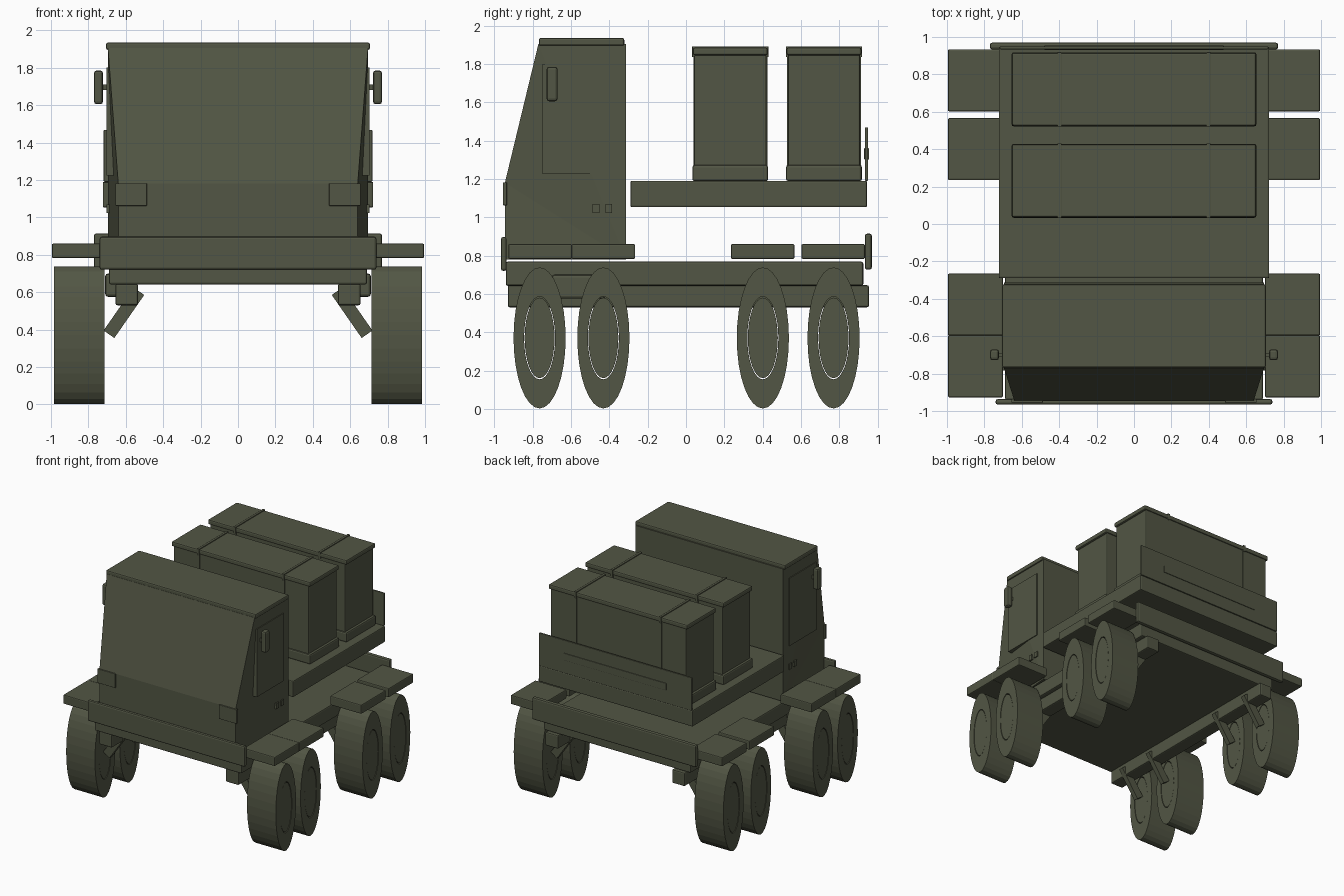
import bpy
import math
from mathutils import Vector

old = bpy.data.objects.get("Cube")
if old:
    bpy.data.objects.remove(old, do_unlink=True)

# Single olive paint
paint = bpy.data.materials.new("olive_paint")
paint.use_nodes = True
OLIVE = (0.085, 0.093, 0.058, 1)
paint.diffuse_color = OLIVE
paint.node_tree.nodes["Principled BSDF"].inputs["Base Color"].default_value = OLIVE


def add_mesh(name, verts, faces, bevel=0.0):
    mesh = bpy.data.meshes.new(name)
    mesh.from_pydata(verts, [], faces)
    mesh.materials.append(paint)
    obj = bpy.data.objects.new(name, mesh)
    bpy.context.collection.objects.link(obj)
    if bevel:
        mod = obj.modifiers.new("soft_edges", 'BEVEL')
        mod.width = bevel
        mod.segments = 2
        mod.limit_method = 'ANGLE'
    return obj


def prism(name, loop_a, loop_b, bevel=0.0):
    """Solid between two matching loops."""
    n = len(loop_a)
    sides = [(i, (i + 1) % n, n + (i + 1) % n, n + i) for i in range(n)]
    caps = [tuple(reversed(range(n))), tuple(range(n, 2 * n))]
    return add_mesh(name, list(loop_a) + list(loop_b), sides + caps, bevel)


def box(name, x, y, z, bevel=0.008):
    """Box from (low, high) ranges."""
    loops = [[(x[0], y[0], h), (x[1], y[0], h), (x[1], y[1], h), (x[0], y[1], h)] for h in z]
    return prism(name, loops[0], loops[1], bevel)


def wide(name, half, y, z, bevel=0.008):
    """Box centred across the vehicle."""
    return box(name, (-half, half), y, z, bevel)


def pair(name, x, y, z, bevel=0.008):
    """Mirrored left and right boxes."""
    box("left_" + name, x, y, z, bevel)
    box("right_" + name, (-x[1], -x[0]), y, z, bevel)


def oval(x, y, ry, rz, n=32):
    return [(x, y + ry * math.cos(math.tau * i / n),
             0.37 + rz * math.sin(math.tau * i / n)) for i in range(n)]


def wheel(name, side, y):
    """Oval tyre with an open centre and a separate hub."""
    n = 32
    a, b = side * 0.715, side * 0.985
    if side < 0:
        a, b = b, a
    rings = [oval(a, y, 0.136, 0.368), oval(b, y, 0.136, 0.368),
             oval(b, y, 0.081, 0.216), oval(a, y, 0.081, 0.216)]
    verts = [v for ring in rings for v in ring]
    faces = []
    for r in range(4):
        s = ((r + 1) % 4) * n
        for i in range(n):
            j = (i + 1) % n
            faces.append((r * n + i, r * n + j, s + j, s + i))
    add_mesh(name + "_tyre", verts, faces)
    prism(name + "_hub", oval(a + 0.002, y, 0.078, 0.21), oval(b - 0.002, y, 0.078, 0.21))


def strut(name, side, y):
    """Slanted suspension bar."""
    top, low = Vector((side * 0.53, y, 0.605)), Vector((side * 0.69, y, 0.375))
    d = (low - top).normalized()
    across = Vector((-d.z, 0, d.x)) * 0.035
    depth = Vector((0, 0.02, 0))
    loops = [[p + across + depth, p - across + depth, p - across - depth, p + across - depth]
             for p in (top, low)]
    prism(name, loops[0], loops[1])


# Chassis, rails and bumpers
wide("chassis", 0.69, (-0.94, 0.925), (0.642, 0.768), 0.01)
pair("frame_rail", (0.535, 0.655), (-0.93, 0.955), (0.53, 0.645), 0.01)
pair("side_box", (0.64, 0.71), (-0.7, -0.42), (0.575, 0.7), 0.015)
wide("front_bumper", 0.74, (-0.966, -0.936), (0.72, 0.897), 0.012)
wide("rear_bumper", 0.77, (0.933, 0.97), (0.726, 0.914), 0.012)

# Running gear
for number, y in enumerate((-0.764, -0.431, 0.401, 0.77), 1):
    for label, side in (("left", 1), ("right", -1)):
        wheel(f"{label}_wheel_{number}", side, y)
        strut(f"{label}_strut_{number}", side, y)
for number, y in enumerate((-0.761, -0.431, 0.4, 0.768), 1):
    pair(f"fender_{number}", (0.7, 0.995), (y - 0.166, y + 0.166), (0.782, 0.86), 0.008)

# Cab shell, narrower at its nose
profile = [(-0.312, 0.78, 0.695), (-0.312, 1.905, 0.695), (-0.77, 1.905, 0.695),
           (-0.945, 1.18, 0.64), (-0.945, 0.78, 0.64)]
cab = add_mesh("cab",
               [(s * w, y, z) for s in (1, -1) for y, z, w in profile],
               [(0, 1, 2), (0, 2, 3), (0, 3, 4), (5, 7, 6), (5, 8, 7), (5, 9, 8)]
               + [(i, i + 5, (i + 1) % 5 + 5, (i + 1) % 5) for i in range(5)])
wide("roof", 0.705, (-0.768, -0.322), (1.895, 1.935), 0.01)

# Cab details
pair("door_panel", (0.66, 0.702), (-0.75, -0.39), (1.225, 1.8), 0)
for number, y in enumerate((-0.47, -0.403), 1):
    pair(f"vent_{number}", (0.66, 0.703), (y - 0.018, y + 0.018), (1.023, 1.07), 0)
pair("mirror", (0.722, 0.77), (-0.728, -0.67), (1.605, 1.785), 0.014)
pair("mirror_arm", (0.69, 0.73), (-0.71, -0.69), (1.68, 1.71), 0)
pair("headlight", (0.487, 0.655), (-0.955, -0.935), (1.062, 1.182), 0.003)

# Cargo deck and tailgate
wide("cargo_deck", 0.723, (-0.29, 0.945), (1.052, 1.19), 0.008)
wide("tailgate", 0.718, (0.934, 0.95), (1.19, 1.468), 0.004)
wide("tailgate_rib", 0.48, (0.93, 0.955), (1.3, 1.36), 0.003)

# Strapped crates
for number, y in enumerate((0.231, 0.72), 1):
    wide(f"crate_{number}_base", 0.655, (y - 0.198, y + 0.198), (1.188, 1.272), 0.012)
    wide(f"crate_{number}_body", 0.635, (y - 0.188, y + 0.188), (1.265, 1.85), 0.008)
    wide(f"crate_{number}_lid", 0.652, (y - 0.195, y + 0.195), (1.845, 1.885), 0.01)
    pair(f"crate_{number}_strap", (0.388, 0.41), (y - 0.199, y + 0.199), (1.835, 1.892), 0.003)
    pair(f"crate_{number}_strap_band", (0.388, 0.41), (y - 0.193, y + 0.193), (1.27, 1.84), 0)

# Consistent outward faces
import bmesh
for obj in bpy.context.scene.objects:
    if obj.type == 'MESH':
        bm = bmesh.new()
        bm.from_mesh(obj.data)
        bmesh.ops.recalc_face_normals(bm, faces=bm.faces[:])
        bm.to_mesh(obj.data)
        bm.free()
